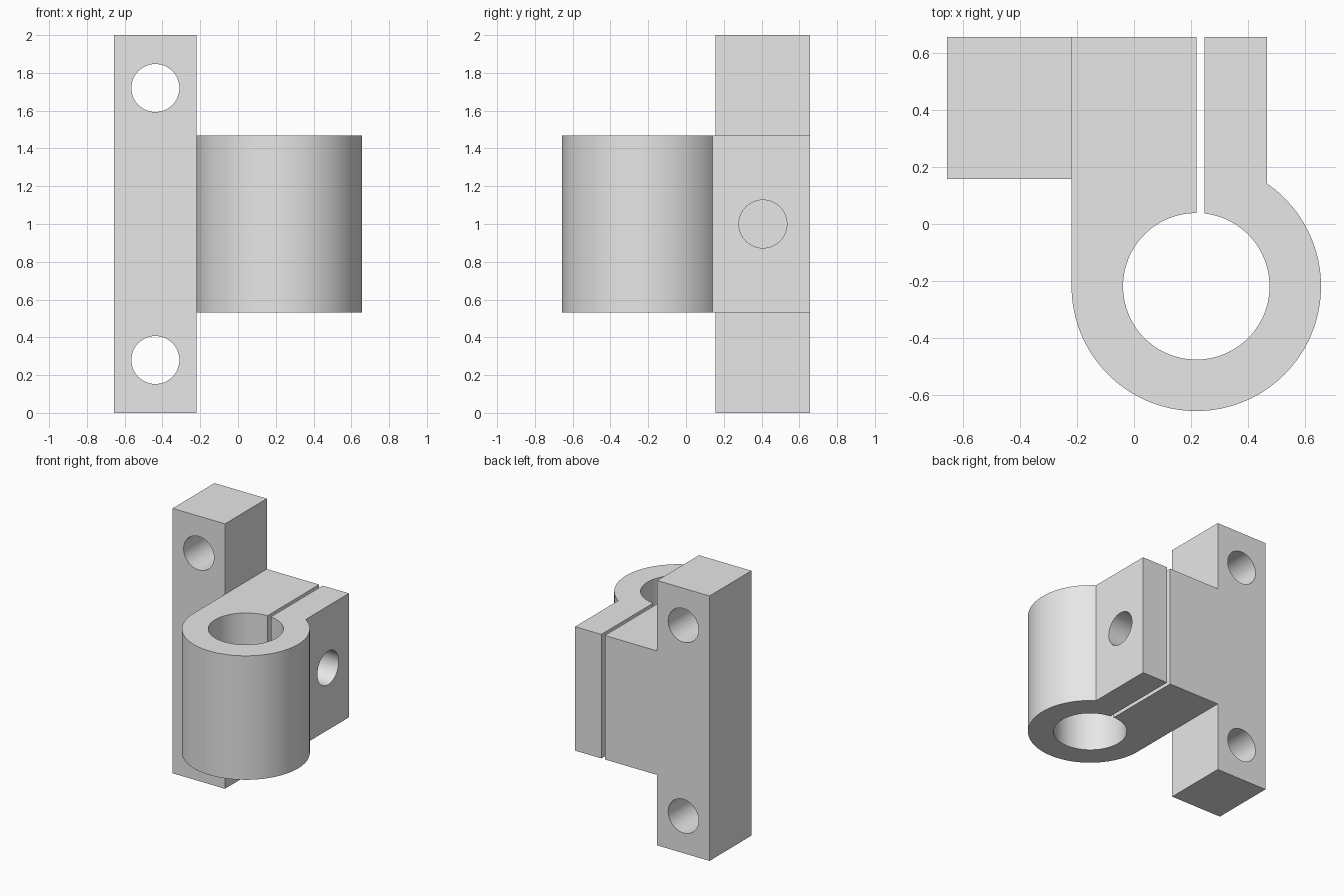
import bpy, bmesh, math
from mathutils import Matrix, Vector

if "Cube" in bpy.data.objects:
    bpy.data.objects.remove(bpy.data.objects["Cube"])

steel = bpy.data.materials.new("grey metal")
steel.diffuse_color = (0.8, 0.8, 0.8, 1)
steel.use_nodes = True
steel.node_tree.nodes["Principled BSDF"].inputs["Base Color"].default_value = steel.diffuse_color


def add_object(name, bm):
    bmesh.ops.recalc_face_normals(bm, faces=bm.faces)
    me = bpy.data.meshes.new(name)
    bm.to_mesh(me)
    bm.free()
    me.materials.append(steel)
    ob = bpy.data.objects.new(name, me)
    bpy.context.collection.objects.link(ob)
    return ob


def prism(name, outline, z0, z1):
    """Extrude a closed xy outline from z0 to z1."""
    bm = bmesh.new()
    face = bm.faces.new([bm.verts.new((x, y, z0)) for x, y in outline])
    top = bmesh.ops.extrude_face_region(bm, geom=[face])["geom"]
    bmesh.ops.translate(bm, vec=(0, 0, z1 - z0),
                        verts=[v for v in top if isinstance(v, bmesh.types.BMVert)])
    return add_object(name, bm)


def drill(name, center, axis, radius, depth):
    """Cylindrical cutter centred on a point, along the given axis."""
    bm = bmesh.new()
    turn = Vector((0, 0, 1)).rotation_difference(Vector(axis)).to_matrix().to_4x4()
    bmesh.ops.create_cone(bm, cap_ends=True, segments=64, radius1=radius, radius2=radius,
                          depth=depth, matrix=Matrix.Translation(center) @ turn)
    ob = add_object(name, bm)
    ob.hide_render = True
    return ob


def combine(target, other, operation):
    """Apply a boolean to the target and drop the other object."""
    mod = target.modifiers.new(operation, "BOOLEAN")
    mod.operation, mod.solver, mod.object = operation, "EXACT", other
    bpy.context.view_layer.update()
    dg = bpy.context.evaluated_depsgraph_get()
    me = bpy.data.meshes.new_from_object(target.evaluated_get(dg))
    target.modifiers.clear()
    target.data = me
    bpy.data.objects.remove(other)


def arc(radius, a0, a1, n):
    return [(C + radius * math.cos(a0 + (a1 - a0) * i / n),
             -C + radius * math.sin(a0 + (a1 - a0) * i / n)) for i in range(n + 1)]


# Main dimensions
E = 0.656                       # half extent in x and y
C, R, BORE = 0.2185, 0.4375, 0.257   # ring centre, outer and bore radius
SLIT0, SLIT1, EAR = 0.2185, 0.248, 0.467
HOLE = 0.127

# Clamp: split ring with a block on the left and an ear on the right
ear_angle = math.acos((EAR - C) / R)
slit_angle = math.acos((SLIT1 - C) / BORE)
outline = [(SLIT0, E), (-C, E)]
outline += arc(R, math.pi, 2 * math.pi + ear_angle, 96)
outline += [(EAR, E), (SLIT1, E)]
outline += arc(BORE, slit_angle, math.pi / 2 - 2 * math.pi, 96)
clamp = prism("clamp", outline, 0.532, 1.468)

# Clamping screw hole: through the ear, blind in the block
combine(clamp, drill("screw_cutter", (0.35, 0.407, 1), (1, 0, 0), HOLE, 0.7), "DIFFERENCE")

# Mounting bar with two through holes
bracket = prism("clamp_bracket", [(-E, 0.157), (-C, 0.157), (-C, E), (-E, E)], 0, 2)
for z in (0.28, 1.72):
    combine(bracket, drill("bolt_cutter", (-0.4375, 0.4, z), (0, 1, 0), HOLE, 1), "DIFFERENCE")

# One solid piece, smooth on the round surfaces
combine(bracket, clamp, "UNION")
bm = bmesh.new()
bm.from_mesh(bracket.data)
bmesh.ops.remove_doubles(bm, verts=bm.verts, dist=1e-5)
bmesh.ops.dissolve_limit(bm, angle_limit=math.radians(0.5), verts=bm.verts, edges=bm.edges)
bm.to_mesh(bracket.data)
bm.free()
bpy.ops.object.select_all(action="DESELECT")
bracket.select_set(True)
bpy.context.view_layer.objects.active = bracket
bpy.ops.object.shade_smooth_by_angle(angle=math.radians(30))
